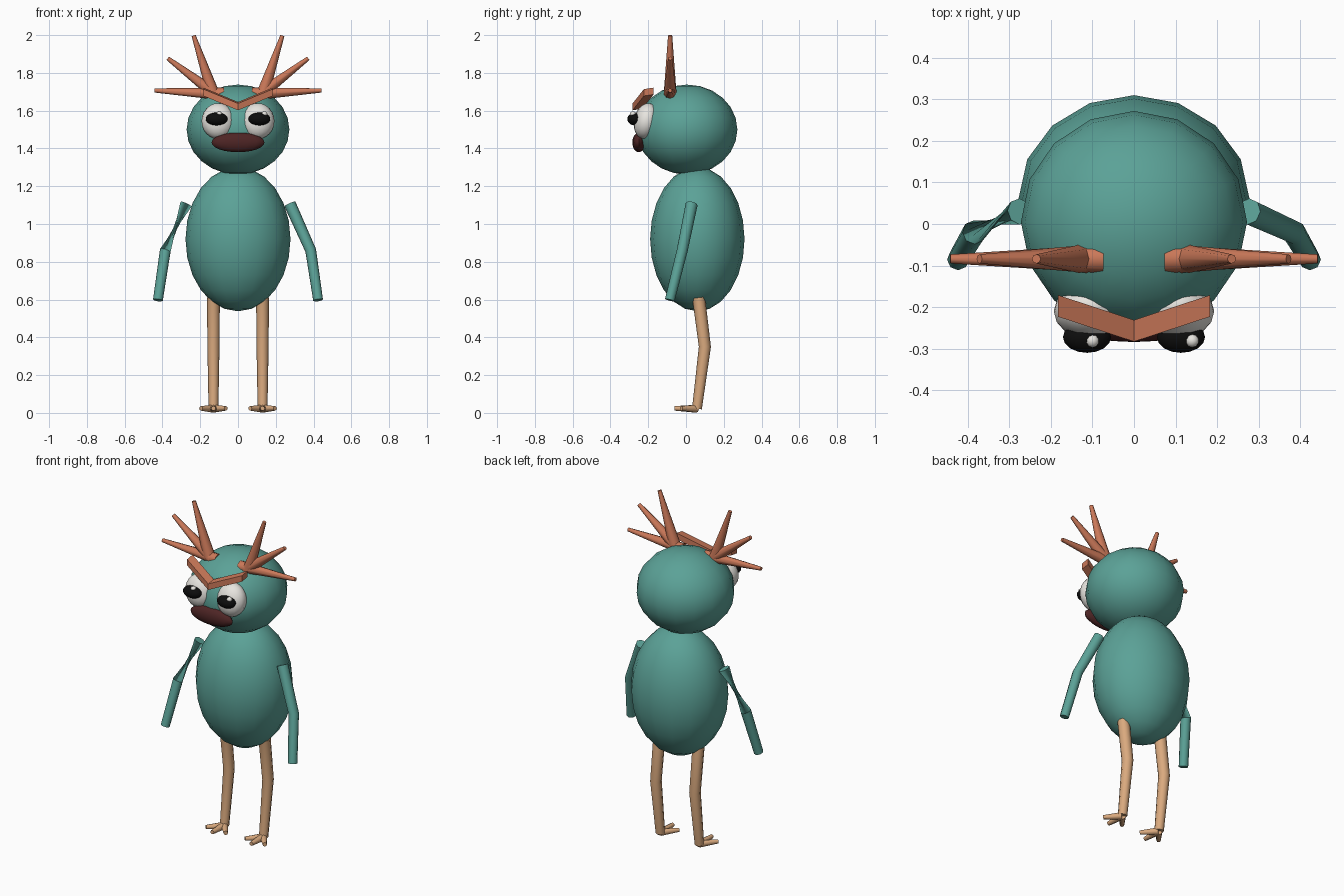
import bpy, bmesh, math
from mathutils import Vector, Matrix

if "Cube" in bpy.data.objects:
    bpy.data.objects.remove(bpy.data.objects["Cube"])


def material(name, rgb):
    m = bpy.data.materials.new(name)
    m.diffuse_color = (*rgb, 1)
    m.use_nodes = True
    m.node_tree.nodes["Principled BSDF"].inputs["Base Color"].default_value = m.diffuse_color
    return m


TEAL = material("teal skin", (0.105, 0.36, 0.31))
ORANGE = material("orange hair", (0.60, 0.19, 0.10))
TAN = material("tan leg", (0.70, 0.40, 0.21))
WHITE = material("eye white", (0.80, 0.78, 0.74))
BLACK = material("pupil black", (0.004, 0.004, 0.004))
MAROON = material("dark lips", (0.075, 0.018, 0.018))


def finish(name, bm, mat, smooth=True):
    bmesh.ops.recalc_face_normals(bm, faces=bm.faces)
    me = bpy.data.meshes.new(name)
    bm.to_mesh(me)
    bm.free()
    me.materials.append(mat)
    ob = bpy.data.objects.new(name, me)
    bpy.context.collection.objects.link(ob)
    if smooth:
        bpy.ops.object.select_all(action='DESELECT')
        ob.select_set(True)
        bpy.context.view_layer.objects.active = ob
        bpy.ops.object.shade_smooth_by_angle(angle=math.radians(50))
    return ob


def ellipsoid(name, centre, radii, mat, tilt=0, seg=16, rings=12):
    bm = bmesh.new()
    bmesh.ops.create_uvsphere(bm, u_segments=seg, v_segments=rings, radius=1)
    bm.transform(Matrix.Translation(centre) @ Matrix.Rotation(tilt, 4, 'X')
                 @ Matrix.Diagonal((*radii, 1)))
    return finish(name, bm, mat)


def tube(name, points, radii, mat, sides=8, twist=0):
    """Round limb through points; twist turns the first ring around its axis."""
    bm = bmesh.new()
    pts = [Vector(p) for p in points]
    rings = []
    for i, (p, r) in enumerate(zip(pts, radii)):
        d = (pts[min(i + 1, len(pts) - 1)] - pts[max(i - 1, 0)]).normalized()
        ref = Vector((0, 1, 0)) if abs(d.y) < 0.8 else Vector((0, 0, 1))
        u = d.cross(ref).normalized()
        v = d.cross(u)
        off = twist if i == 0 else 0
        angles = [2 * math.pi * k / sides + off for k in range(sides)]
        rings.append([bm.verts.new(p + r * (math.cos(a) * u + math.sin(a) * v))
                      for a in angles])
    for a, b in zip(rings, rings[1:]):
        for k in range(sides):
            n = (k + 1) % sides
            bm.faces.new((a[k], a[n], b[n], b[k]))
    bm.faces.new(rings[0])
    bm.faces.new(rings[-1])
    return finish(name, bm, mat)


# Body and head
ellipsoid("body", (0, 0.06, 0.92), (0.278, 0.25, 0.382), TEAL)
ellipsoid("head", (0, 0.005, 1.5), (0.272, 0.267, 0.238), TEAL)

# Lips
ellipsoid("lips", (0, -0.25, 1.432), (0.14, 0.034, 0.052), MAROON)

# Angry V brow: a box section swept through three stations
bm = bmesh.new()
sections = []
for x, y, z in ((-0.183, -0.197, 1.70), (0, -0.257, 1.624), (0.183, -0.197, 1.70)):
    sections.append([bm.verts.new((x, y + dy, z + dz)) for dy, dz in
                     ((-0.026, -0.022), (0.026, -0.014), (0.026, 0.022), (-0.026, 0.014))])
for a, b in zip(sections, sections[1:]):
    for k in range(4):
        n = (k + 1) % 4
        bm.faces.new((a[k], a[n], b[n], b[k]))
bm.faces.new(sections[0])
bm.faces.new(sections[-1])
finish("brow", bm, ORANGE, smooth=False)

SPIKES = (((0.132, 1.69), (0.235, 1.998)),
          ((0.11, 1.68), (0.372, 1.877)),
          ((0.075, 1.688), (0.442, 1.707)))

for s, side in ((-1, "left"), (1, "right")):
    # Eyes
    ellipsoid(f"{side}_eye", (s * 0.105, -0.21, 1.545), (0.088, 0.066, 0.096),
              WHITE, tilt=math.radians(-12))
    ellipsoid(f"{side}_pupil", (s * 0.113, -0.272, 1.556), (0.058, 0.038, 0.034), BLACK)
    ellipsoid(f"{side}_glint", (s * 0.12 + 0.02, -0.281, 1.582), (0.016, 0.016, 0.014),
              WHITE, seg=10, rings=8)

    # Hair spikes
    for i, ((bx, bz), (tx, tz)) in enumerate(SPIKES):
        tube(f"{side}_spike_{i + 1}", [(s * bx, -0.084, bz), (s * tx, -0.084, tz)],
             (0.034, 0.011), ORANGE)

    # Arms, the left one twisted at the shoulder
    tube(f"{side}_arm",
         [(s * 0.275, 0.03, 1.105), (s * 0.385, -0.02, 0.86), (s * 0.424, -0.086, 0.597)],
         (0.032, 0.029, 0.026), TEAL, twist=math.radians(140) if s < 0 else 0)

    # Legs
    tube(f"{side}_leg",
         [(s * 0.13, 0.067, 0.61), (s * 0.13, 0.1, 0.35), (s * 0.13, 0.058, 0.022)],
         (0.034, 0.032, 0.026), TAN)

    # Three splayed toes
    for dx, y, part in ((-0.066, -0.025, "inner"), (0, -0.06, "middle"), (0.066, -0.025, "outer")):
        tube(f"{side}_{part}_toe",
             [(s * 0.13, 0.055, 0.022), (s * (0.13 + dx), y, 0.024)],
             (0.021, 0.012), TAN)
